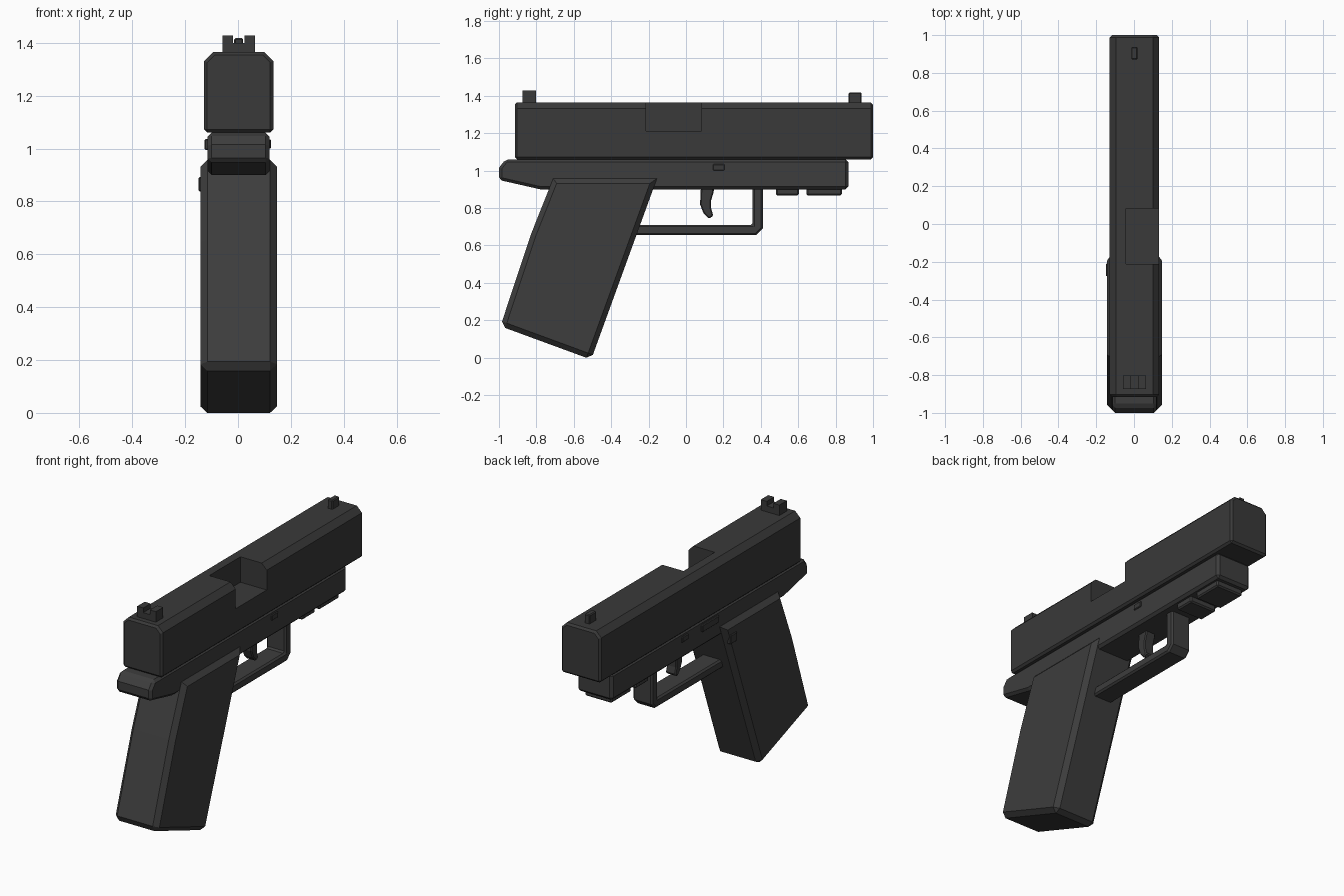
import bpy, bmesh, math
from mathutils import Vector

if "Cube" in bpy.data.objects:
    bpy.data.objects.remove(bpy.data.objects["Cube"])

CX = 0.0025  # body centre line


def material(name, v):
    m = bpy.data.materials.new(name)
    m.diffuse_color = (v, v, v, 1)
    m.use_nodes = True
    m.node_tree.nodes["Principled BSDF"].inputs["Base Color"].default_value = m.diffuse_color
    return m


STEEL = material("dark steel", 0.041)
POLYMER = material("dark polymer", 0.047)


def prism(name, pts, lo, hi, mat, axis="x", bevel=0.0, min_angle=50, skip=None):
    """Extrude a profile (y,z along x, or x,z along y) and chamfer its sharp edges."""
    def at(p, d):
        return Vector((d, p[0], p[1])) if axis == "x" else Vector((p[0], d, p[1]))
    bm = bmesh.new()
    a = [bm.verts.new(at(p, lo)) for p in pts]
    b = [bm.verts.new(at(p, hi)) for p in pts]
    bm.faces.new(a)
    bm.faces.new(b[::-1])
    for i in range(len(pts)):
        j = (i + 1) % len(pts)
        bm.faces.new((a[i], b[i], b[j], a[j]))
    bmesh.ops.recalc_face_normals(bm, faces=bm.faces)
    if bevel:
        edges = [e for e in bm.edges
                 if e.calc_face_angle() > math.radians(min_angle)
                 and not (skip and skip(e))]
        bmesh.ops.bevel(bm, geom=edges, offset=bevel, segments=1,
                        affect="EDGES", clamp_overlap=True)
        bmesh.ops.recalc_face_normals(bm, faces=bm.faces)
    me = bpy.data.meshes.new(name)
    bm.to_mesh(me)
    bm.free()
    ob = bpy.data.objects.new(name, me)
    bpy.context.collection.objects.link(ob)
    if mat:
        me.materials.append(mat)
    return ob


def box(name, x, y, z, mat, bevel=0.0):
    pts = [(y[0], z[0]), (y[1], z[0]), (y[1], z[1]), (y[0], z[1])]
    return prism(name, pts, x[0], x[1], mat, bevel=bevel)


def wide(half):
    return CX - half, CX + half


# slide with chamfered top edges
x0, x1 = wide(0.131)
c = 0.034
slide = prism("slide", [(x0, 1.06), (x1, 1.06), (x1, 1.365 - c), (x1 - c, 1.365),
                        (x0 + c, 1.365), (x0, 1.365 - c)],
              -0.915, 1.0, STEEL, axis="y", bevel=0.012)

# ejection port cut into the top right of the slide
cutter = box("port_cutter", (-0.042, 0.3), (-0.213, 0.083), (1.212, 1.6), STEEL)
cutter.hide_render = True
mod = slide.modifiers.new("port", "BOOLEAN")
mod.operation = "DIFFERENCE"
mod.solver = "EXACT"
mod.object = cutter
bpy.context.view_layer.objects.active = slide
bpy.ops.object.modifier_apply(modifier="port")
bpy.data.objects.remove(cutter)

# frame under the slide, with a raised tail at the rear
prism("frame", [(-1.0, 0.95), (-0.78, 0.9), (0.868, 0.9), (0.868, 1.06),
                (-0.965, 1.06), (-1.0, 1.015)],
      *wide(0.117), POLYMER, bevel=0.015)

# slanted grip, chamfered everywhere except across its top
prism("grip", [(-0.507, -0.01), (-0.155, 0.958), (-0.71, 0.958),
               (-0.83, 0.657), (-0.992, 0.168)],
      *wide(0.145), POLYMER, bevel=0.027,
      skip=lambda e: all(v.co.z > 0.9 for v in e.verts)
      and abs(e.verts[0].co.x - e.verts[1].co.x) > 0.1)

# L-shaped trigger guard
prism("trigger_guard", [(-0.33, 0.655), (0.375, 0.655), (0.411, 0.691), (0.411, 0.93),
                        (0.356, 0.93), (0.356, 0.71), (-0.33, 0.71)],
      *wide(0.065), POLYMER, bevel=0.01)

# curved trigger
prism("trigger", [(0.08, 0.92), (0.15, 0.92), (0.148, 0.885), (0.134, 0.84),
                  (0.134, 0.80), (0.146, 0.758), (0.122, 0.742), (0.092, 0.775),
                  (0.075, 0.82), (0.077, 0.86)],
      *wide(0.033), STEEL, bevel=0.006)

# accessory rail blocks
for i, ys in enumerate([(0.48, 0.603), (0.645, 0.833)]):
    box(f"rail_block_{i + 1}", wide(0.09), ys, (0.866, 0.91), POLYMER, bevel=0.008)

# notched rear sight and front post
rx0, rx1 = wide(0.062)
prism("rear_sight", [(rx0, 1.355), (rx1, 1.355), (rx1, 1.428), (CX + 0.022, 1.428),
                     (CX + 0.022, 1.4), (CX - 0.022, 1.4), (CX - 0.022, 1.428),
                     (rx0, 1.428)], -0.873, -0.803, STEEL, axis="y")
box("front_sight", wide(0.017), (0.87, 0.938), (1.355, 1.418), STEEL, bevel=0.005)

# controls: cross pin on both sides, slide lever and release button on the left
box("cross_pin", wide(0.123), (0.144, 0.206), (1.0, 1.034), STEEL, bevel=0.004)
box("slide_lever", (-0.126, -0.09), (-0.14, 0.02), (0.994, 1.036), STEEL, bevel=0.004)
box("release_button", (-0.149, -0.11), (-0.276, -0.21), (0.838, 0.892), STEEL, bevel=0.004)
